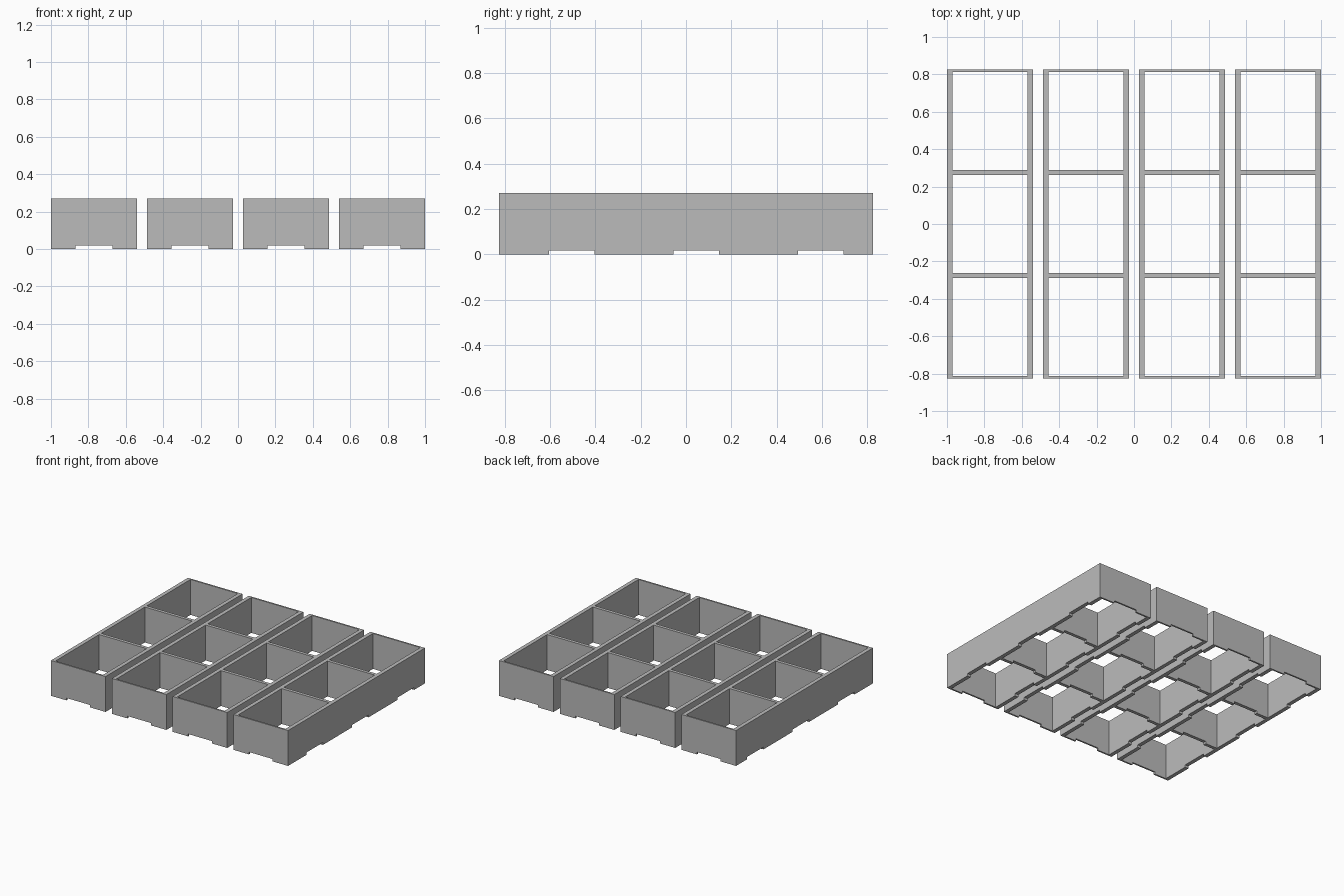
import bpy
import bmesh
from mathutils import Matrix, Vector

cube = bpy.data.objects.get("Cube")
if cube:
    bpy.data.objects.remove(cube, do_unlink=True)

WIDTH, HEIGHT, CELL = 0.46, 0.27, 0.55    # tray width, height, cell length
LENGTH = 3 * CELL
SIDE_WALL, END_WALL = 0.03, 0.0125
PITCH = (2 - WIDTH) / 3                   # spacing of trays
SLOT, SLOT_H, SLOT_SHIFT = 0.2, 0.018, 0.045

grey = bpy.data.materials.new("concrete grey")
grey.use_nodes = True
colour = (0.5, 0.5, 0.5, 1)
grey.diffuse_color = colour
grey.node_tree.nodes["Principled BSDF"].inputs["Base Color"].default_value = colour


def boxes(name, centres, size):
    """One object made of equal boxes."""
    bm = bmesh.new()
    for c in centres:
        bmesh.ops.create_cube(bm, size=1, matrix=Matrix.LocRotScale(Vector(c), None, Vector(size)))
    mesh = bpy.data.meshes.new(name)
    bm.to_mesh(mesh)
    bm.free()
    mesh.materials.append(grey)
    obj = bpy.data.objects.new(name, mesh)
    bpy.context.collection.objects.link(obj)
    return obj


# Solid tray block
tray = boxes("tray_1", [(0, 0, HEIGHT / 2)], (WIDTH, LENGTH, HEIGHT))
rows = [-CELL, 0, CELL]

# Open cells, lengthwise foot slot, crosswise foot slots
cutters = [
    boxes("cell_cutter", [(0, y, HEIGHT / 2) for y in rows],
          (WIDTH - 2 * SIDE_WALL, CELL - 2 * END_WALL, 1)),
    boxes("long_slot_cutter", [(0, 0, 0)], (SLOT, 2, 2 * SLOT_H)),
    boxes("cross_slot_cutter", [(0, y + SLOT_SHIFT, 0) for y in rows], (1, SLOT, 2 * SLOT_H)),
]
for cutter in cutters:
    cutter.hide_render = True
    mod = tray.modifiers.new(cutter.name, "BOOLEAN")
    mod.operation = "DIFFERENCE"
    mod.solver = "EXACT"
    mod.object = cutter

# Bake the cuts and drop the cutters
depsgraph = bpy.context.evaluated_depsgraph_get()
cut_mesh = bpy.data.meshes.new_from_object(tray.evaluated_get(depsgraph))
tray.modifiers.clear()
tray.data = cut_mesh
for cutter in cutters:
    bpy.data.objects.remove(cutter, do_unlink=True)

# Row of four trays
tray.location.x = -1.5 * PITCH
for i in range(1, 4):
    copy = tray.copy()
    copy.name = f"tray_{i + 1}"
    copy.location.x = (i - 1.5) * PITCH
    bpy.context.collection.objects.link(copy)
